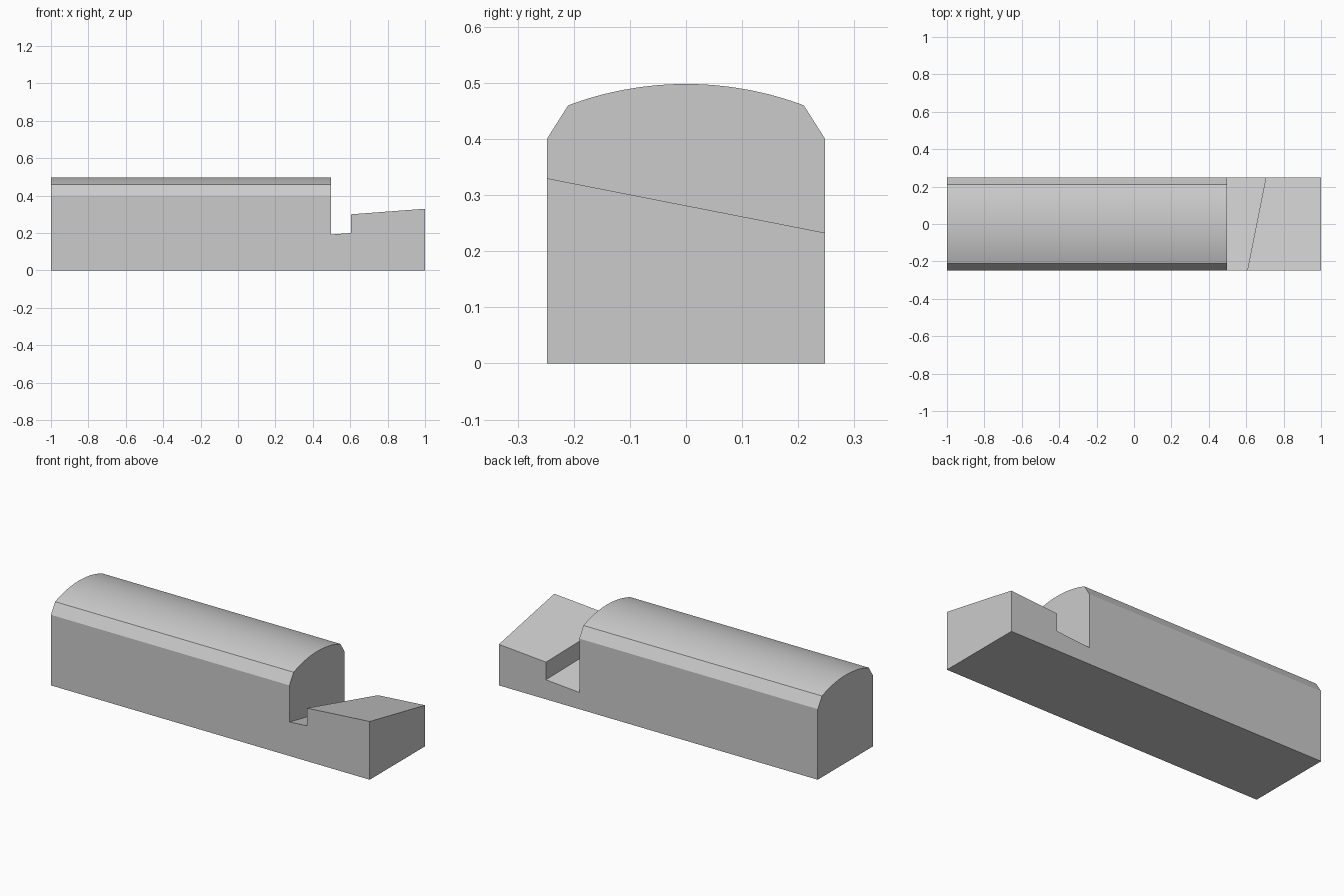
import bpy
import bmesh
import math

old = bpy.data.objects.get("Cube")
if old:
    bpy.data.objects.remove(old, do_unlink=True)

HALF_WIDTH = 0.248
SHOULDER = 0.21      # where the chamfer meets the rounded roof
SHOULDER_Z, TOP_Z = 0.46, 0.498
STEP_X = 0.496       # end face of the tall body

grey = bpy.data.materials.new("plain grey")
grey.use_nodes = True
colour = (0.6, 0.6, 0.6, 1)
grey.diffuse_color = colour
grey.node_tree.nodes["Principled BSDF"].inputs["Base Color"].default_value = colour


def loft(name, start, end):
    """Solid between two matching loops of points."""
    bm = bmesh.new()
    a = [bm.verts.new(p) for p in start]
    b = [bm.verts.new(p) for p in end]
    bm.faces.new(a)
    bm.faces.new(b[::-1])
    for i in range(len(a)):
        j = (i + 1) % len(a)
        bm.faces.new((a[i], b[i], b[j], a[j]))
    bmesh.ops.recalc_face_normals(bm, faces=bm.faces)
    mesh = bpy.data.meshes.new(name)
    bm.to_mesh(mesh)
    bm.free()
    mesh.materials.append(grey)
    obj = bpy.data.objects.new(name, mesh)
    bpy.context.collection.objects.link(obj)
    return obj


# Body: straight sides, chamfered shoulders and a shallow arched roof
rise = TOP_Z - SHOULDER_Z
radius = (SHOULDER ** 2 + rise ** 2) / (2 * rise)
sweep = math.asin(SHOULDER / radius)
steps = 32
section = [(-HALF_WIDTH, 0), (-HALF_WIDTH, 0.4)]
for i in range(steps + 1):
    t = sweep * (2 * i / steps - 1)
    section.append((radius * math.sin(t), TOP_Z - radius * (1 - math.cos(t))))
section += [(HALF_WIDTH, 0.4), (HALF_WIDTH, 0)]
body = loft("body", [(-1, y, z) for y, z in section], [(1, y, z) for y, z in section])


# Cutter: leaves a tilted ramp with a slanted notch beside the tall body
def ramp_z(x, y):
    return 0.33 + 0.075 * (x - 1) - 0.196 * (y + HALF_WIDTH)


def cut_loop(y):
    wall = 0.655 + 0.2 * y
    return [(STEP_X, y, 0.7), (STEP_X, y, ramp_z(STEP_X, y) - 0.1),
            (wall, y, ramp_z(wall, y) - 0.1), (wall, y, ramp_z(wall, y)),
            (1.1, y, ramp_z(1.1, y)), (1.1, y, 0.7)]


cutter = loft("notch_cutter", cut_loop(-0.35), cut_loop(0.35))
cutter.hide_render = True

cut = body.modifiers.new("notch", "BOOLEAN")
cut.operation = "DIFFERENCE"
cut.solver = "EXACT"
cut.object = cutter
for obj in bpy.context.selected_objects:
    obj.select_set(False)
bpy.context.view_layer.objects.active = body
body.select_set(True)
bpy.ops.object.modifier_apply(modifier=cut.name)
bpy.data.objects.remove(cutter, do_unlink=True)

# Smooth roof, crisp edges elsewhere
bpy.ops.object.shade_smooth_by_angle(angle=math.radians(20))
